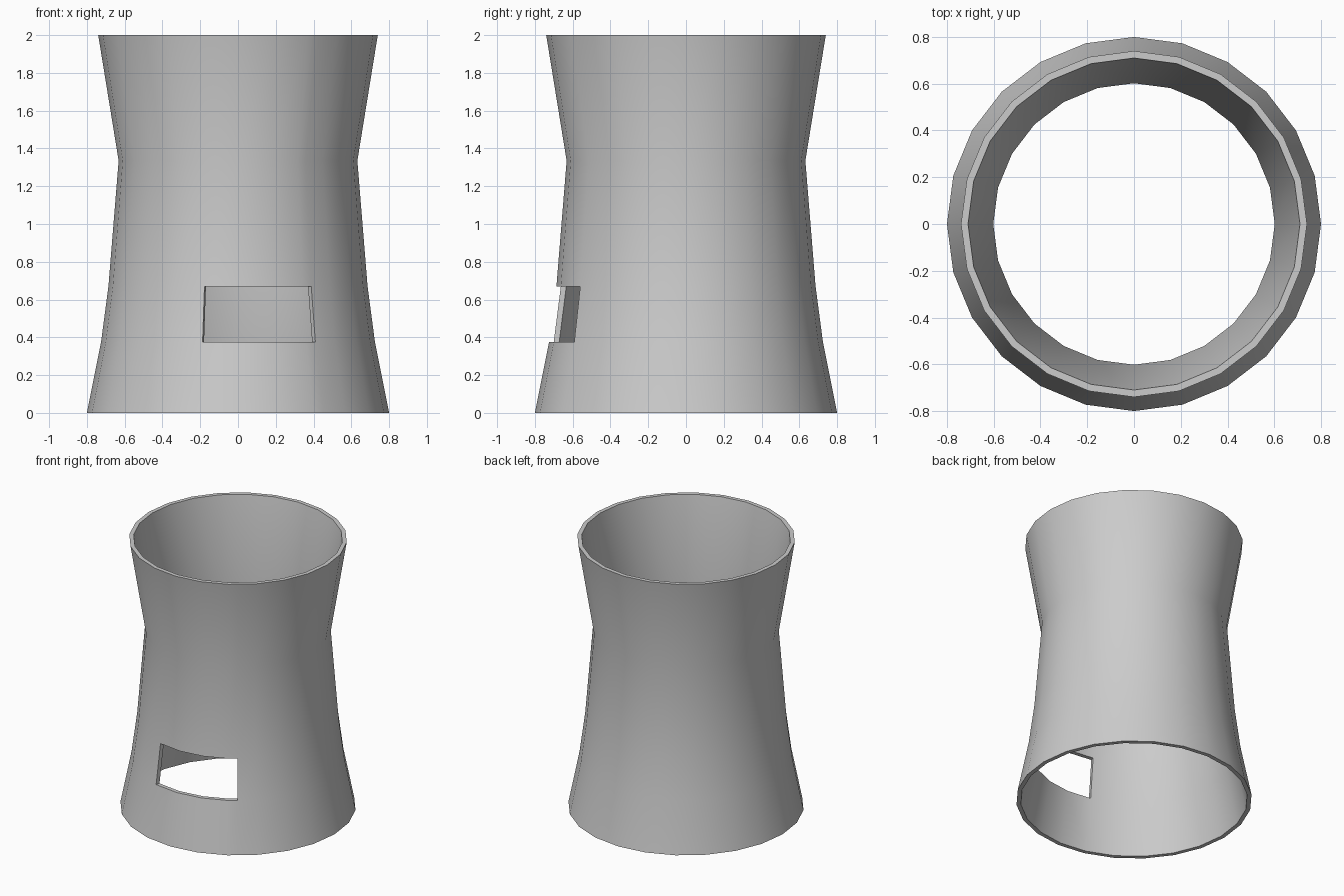
import bpy, bmesh
from math import sin, cos, radians

cube = bpy.data.objects.get("Cube")
if cube:
    bpy.data.objects.remove(cube, do_unlink=True)

SIDES = 24
STEP = 360 / SIDES
WALL = 0.03
PROFILE = [(0.8, 0), (0.725, 0.375), (0.686, 0.67), (0.632, 1.335), (0.74, 2)]
OPEN_START, OPEN_END, OPEN_ROW = -15, 34.7, 1

# Wall columns, with one extra column on the facet where the opening ends
angles = sorted([i * STEP - 180 for i in range(SIDES)] + [OPEN_END])


def point(radius, angle, z):
    """Point on the flat-sided ring; angle is measured from the front."""
    half = STEP / 2
    r = radius * cos(radians(half)) / cos(radians(angle % STEP - half))
    return (r * sin(radians(angle)), -r * cos(radians(angle)), z)


# Hollow tower wall
bm = bmesh.new()
outer, inner = [[[bm.verts.new(point(r - off, a, z)) for a in angles]
                 for r, z in PROFILE] for off in (0, WALL)]
n, rows = len(angles), len(PROFILE) - 1


def is_open(row, col):
    return row == OPEN_ROW and OPEN_START - 0.1 < angles[col] < OPEN_END - 0.1


for row in range(rows):
    for col in range(n):
        if is_open(row, col):
            continue
        nxt = (col + 1) % n
        for skin in (outer, inner):
            bm.faces.new((skin[row][col], skin[row][nxt],
                          skin[row + 1][nxt], skin[row + 1][col]))

# Rims and opening reveals: bridge every open edge of the outer skin to the inner one
twin = {o: i for ro, ri in zip(outer, inner) for o, i in zip(ro, ri)}
for edge in [e for e in bm.edges if e.is_boundary and e.verts[0] in twin]:
    a, b = edge.verts
    bm.faces.new((a, b, twin[b], twin[a]))

# Remove the unused points inside the opening, if any
bmesh.ops.delete(bm, geom=[v for v in bm.verts if not v.link_faces], context='VERTS')
bmesh.ops.recalc_face_normals(bm, faces=bm.faces)
mesh = bpy.data.meshes.new("tower_wall")
bm.to_mesh(mesh)
bm.free()
tower = bpy.data.objects.new("tower_wall", mesh)
bpy.context.collection.objects.link(tower)

# Plain grey finish
grey = bpy.data.materials.new("light_grey")
grey.use_nodes = True
colour = (0.6, 0.6, 0.6, 1)
grey.diffuse_color = colour
grey.node_tree.nodes["Principled BSDF"].inputs["Base Color"].default_value = colour
mesh.materials.append(grey)

bpy.context.view_layer.objects.active = tower
tower.select_set(True)
bpy.ops.object.shade_smooth_by_angle(angle=radians(35))
